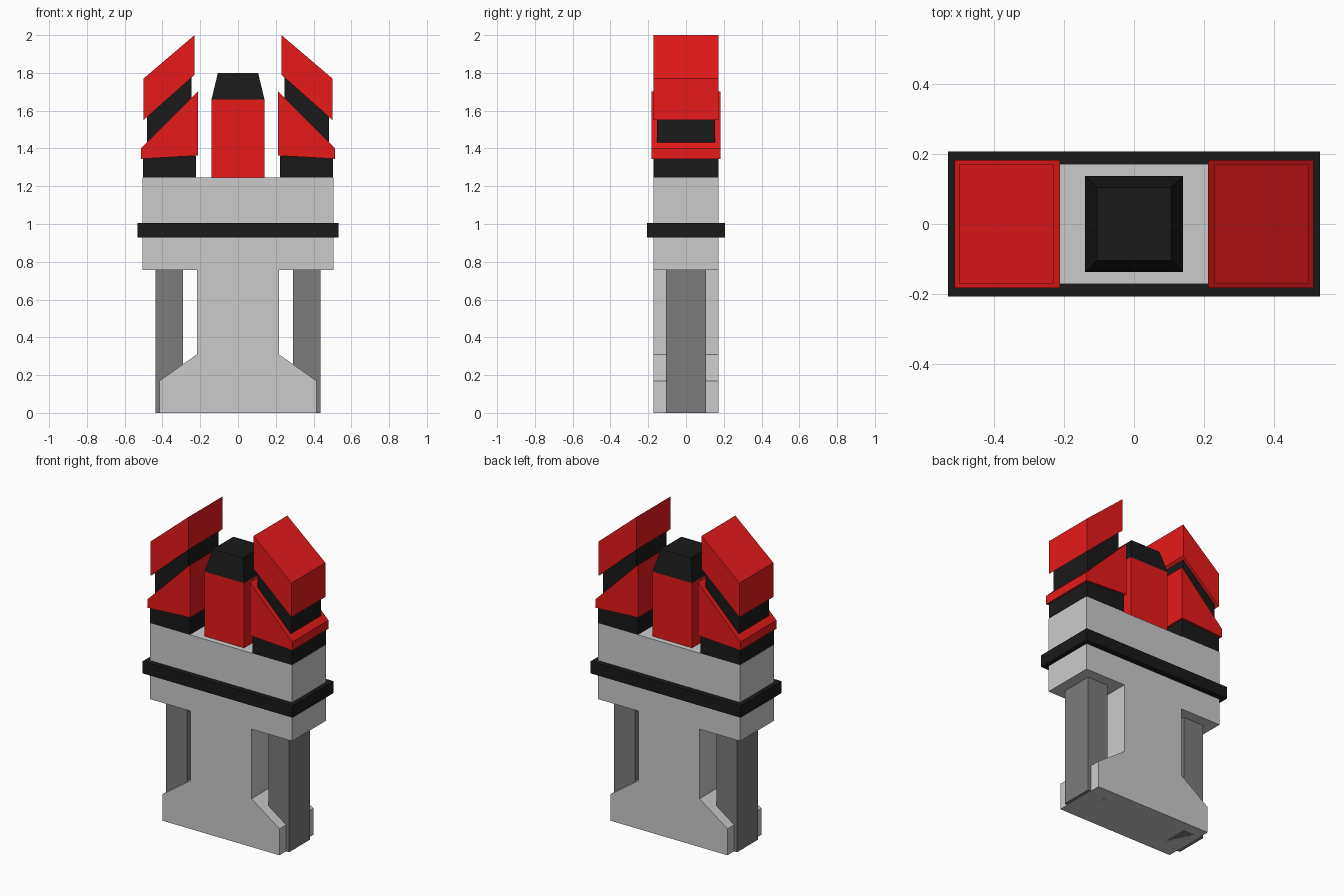
import bpy, bmesh

if "Cube" in bpy.data.objects:
    bpy.data.objects.remove(bpy.data.objects["Cube"])


def material(name, rgb):
    m = bpy.data.materials.new(name)
    m.diffuse_color = (*rgb, 1)
    m.use_nodes = True
    m.node_tree.nodes["Principled BSDF"].inputs["Base Color"].default_value = m.diffuse_color
    return m


RED = material("red", (0.8, 0.01, 0.01))
BLACK = material("black", (0.01, 0.01, 0.01))
DARK = material("dark_grey", (0.2, 0.2, 0.2))


def extrude(name, profile, half_depth, mat=None):
    """Prism from an x-z profile, centred on y = 0."""
    bm = bmesh.new()
    face = bm.faces.new([bm.verts.new((x, -half_depth, z)) for x, z in profile])
    new = bmesh.ops.extrude_face_region(bm, geom=[face])["geom"]
    verts = [v for v in new if isinstance(v, bmesh.types.BMVert)]
    bmesh.ops.translate(bm, verts=verts, vec=(0, 2 * half_depth, 0))
    bmesh.ops.recalc_face_normals(bm, faces=bm.faces)
    me = bpy.data.meshes.new(name)
    bm.to_mesh(me)
    bm.free()
    ob = bpy.data.objects.new(name, me)
    bpy.context.collection.objects.link(ob)
    if mat:
        me.materials.append(mat)
    return ob


def box(name, x0, x1, half_depth, z0, z1, mat=None):
    return extrude(name, [(x0, z0), (x1, z0), (x1, z1), (x0, z1)], half_depth, mat)


# Main body: flared foot, narrow stem, wide head
half = [(0.415, 0), (0.415, 0.17), (0.217, 0.31), (0.217, 0.757),
        (0.505, 0.757), (0.505, 1.245)]
extrude("body", half + [(-x, z) for x, z in reversed(half)], 0.172)

# Belt around the head
box("belt", -0.533, 0.533, 0.207, 0.928, 1.005, BLACK)

# Centre post with tapered cap
box("centre_post", -0.14, 0.14, 0.138, 1.245, 1.66, RED)
cap = box("centre_cap", -0.14, 0.14, 0.138, 1.66, 1.80, BLACK)
for v in cap.data.vertices:
    if v.co.z > 1.7:
        v.co.x *= 0.76
        v.co.y *= 0.76

# Side parts, mirrored left and right
side_parts = [
    box("side_pillar", 0.29, 0.437, 0.105, 0, 0.757, DARK),
    box("wing_base", 0.222, 0.503, 0.172, 1.245, 1.36, BLACK),
    extrude("wing_wedge", [(0.212, 1.362), (0.514, 1.345), (0.514, 1.40),
                           (0.212, 1.702)], 0.183, RED),
    extrude("wing_spacer", [(0.245, 1.66), (0.482, 1.425), (0.482, 1.575),
                            (0.245, 1.785)], 0.153, BLACK),
    extrude("wing_blade", [(0.23, 1.79), (0.5, 1.55), (0.5, 1.77),
                           (0.23, 2.0)], 0.172, RED),
]
for ob in side_parts:
    ob.modifiers.new("mirror", "MIRROR").use_axis = (True, False, False)
